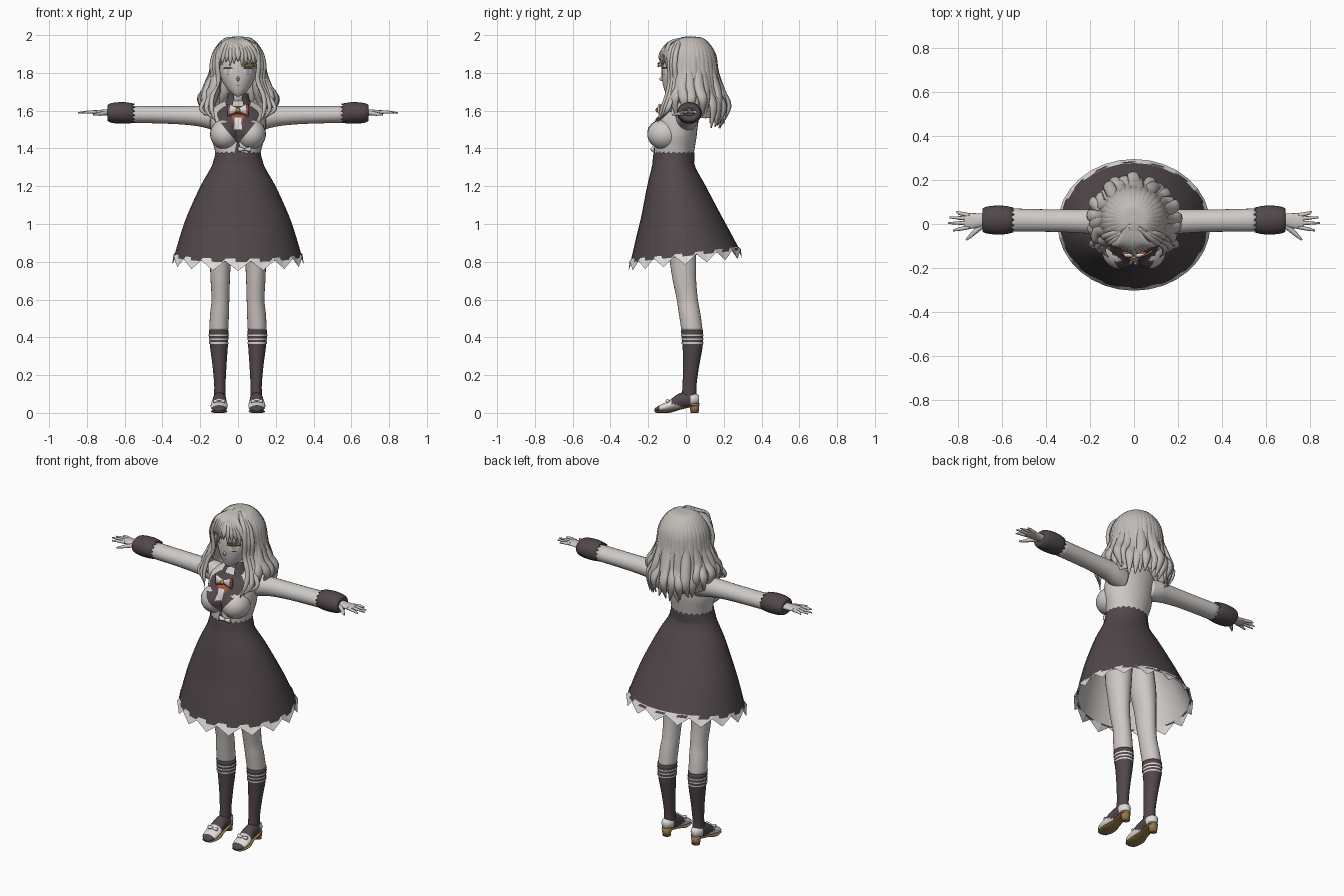
import bpy, bmesh, random
from math import sin, cos, radians, tau
from mathutils import Vector, Matrix
from mathutils.bvhtree import BVHTree

random.seed(4)
if "Cube" in bpy.data.objects:
    bpy.data.objects.remove(bpy.data.objects["Cube"])


def material(name, *rgb):
    m = bpy.data.materials.new(name)
    m.use_nodes = True
    m.diffuse_color = (*rgb, 1)
    m.node_tree.nodes["Principled BSDF"].inputs["Base Color"].default_value = (*rgb, 1)
    return m


SKIN = material("skin", .62, .58, .55)
CLOTH = material("pale cloth", .62, .59, .57)
HAIR = material("ash hair", .53, .5, .47)
DARK = material("dark plum", .083, .064, .069)
WHITE = material("white trim", .74, .72, .7)
RED = material("ribbon red", .36, .08, .05)
GOLD = material("gold", .5, .3, .08)
BROWN = material("sole brown", .3, .19, .07)


def finish(bm, name, mats, smooth=True):
    bmesh.ops.recalc_face_normals(bm, faces=bm.faces)
    me = bpy.data.meshes.new(name)
    bm.to_mesh(me)
    bm.free()
    for m in mats:
        me.materials.append(m)
    ob = bpy.data.objects.new(name, me)
    bpy.context.collection.objects.link(ob)
    if smooth:
        me.shade_smooth()
    return ob


def spline(rows, k):
    # Catmull-Rom refinement of rows of numbers
    out = []
    for i in range(len(rows) - 1):
        p = [rows[max(i - 1, 0)], rows[i], rows[i + 1], rows[min(i + 2, len(rows) - 1)]]
        for j in range(k):
            t = j / k
            out.append([b + .5 * t * (c - a + t * (2 * a - 5 * b + 4 * c - d + t * (3 * (b - c) + d - a)))
                        for a, b, c, d in zip(*p)])
    return out + [list(rows[-1])]


def skin_rings(name, rings, mats, closed=True, cap=True, smooth=True):
    bm = bmesh.new()
    vs = [[bm.verts.new(p) for p in r] for r in rings]
    n = len(vs[0])
    for a, b in zip(vs, vs[1:]):
        for i in range(n if closed else n - 1):
            j = (i + 1) % n
            bm.faces.new((a[i], a[j], b[j], b[i]))
    if cap:
        bm.faces.new(vs[0])
        bm.faces.new(vs[-1])
    return finish(bm, name, mats, smooth)


def loft(name, rows, mat, axis="z", n=24, k=4, arc=(0, 360), cap=True, jag=0, flip=1, smooth=True):
    # rows: position on axis, two centre offsets, two radii
    full = arc[1] - arc[0] == 360
    steps = n if full else n + 1
    rings = []
    for r, (s, u, v, ru, rv) in enumerate(spline(rows, k)):
        ring = []
        for i in range(steps):
            a = radians(arc[0] + (arc[1] - arc[0]) * i / n)
            p, q = u + ru * sin(a), v - rv * cos(a)
            d = s + (jag if r == 0 and i % 2 else 0)
            x, y, z = {"z": (p, q, d), "x": (d, p, q), "y": (p, d, q)}[axis]
            ring.append((x * flip, y, z))
        rings.append(ring)
    return skin_rings(name, rings, [mat], full, cap and full, smooth)


def sweep(name, path, width, thick, mat, out, n=8, k=5):
    # tapered flattened strand along a path; the last value of a path point scales its size
    pts = spline(path, k)
    rings = []
    for i, p in enumerate(pts):
        c = Vector(p[:3])
        t = (Vector(pts[min(i + 1, len(pts) - 1)][:3]) - Vector(pts[max(i - 1, 0)][:3])).normalized()
        side = t.cross(out(c)).normalized()
        up = side.cross(t)
        rings.append([c + p[3] * (side * width * cos(a) + up * thick * sin(a))
                      for a in (tau * j / n for j in range(n))])
    return skin_rings(name, rings, [mat])


def ball(name, centre, size, mat):
    bm = bmesh.new()
    bmesh.ops.create_uvsphere(bm, u_segments=24, v_segments=16, radius=1,
                              matrix=Matrix.Translation(centre) @ Matrix.Diagonal((*size, 1)))
    return finish(bm, name, [mat])


def decal(name, targets, rows, mat, lift=.004, cols=8):
    # thin plate laid on the front of other parts; rows: height, x from, x to
    trees = [BVHTree.FromPolygons([v.co for v in o.data.vertices], [p.vertices for p in o.data.polygons])
             for o in targets]
    grid = []
    for z, a, b in spline(rows, 3):
        line = []
        for i in range(cols + 1):
            x = a + (b - a) * i / cols
            hits = [t.ray_cast(Vector((x, -1, z)), Vector((0, 1, 0)))[0] for t in trees]
            line.append((x, min((h.y for h in hits if h), default=-.1) - lift, z))
        grid.append(line)
    return skin_rings(name, grid, [mat], closed=False, cap=False)


# Skirt, lining and jagged petticoat, all sloping up to the back
skirt_rows = [(1.37, 0, -.065, .116, .102), (1.3, 0, -.066, .143, .116), (1.2, 0, -.052, .2, .155),
              (1.05, 0, -.03, .268, .208), (.95, 0, -.018, .303, .246), (.83, 0, -.004, .338, .29)]
lining_rows = [(z, x, y, a * .97, b * .97) for z, x, y, a, b in skirt_rows]
hem_rows = [(.785, 0, -.004, .348, .3), (.85, 0, -.004, .328, .282)]
for ob in (loft("skirt", skirt_rows, DARK, n=32, cap=False),
           loft("skirt_lining", lining_rows, CLOTH, n=32, cap=False),
           loft("petticoat_points", hem_rows, WHITE, n=32, k=1, cap=False, jag=.05, smooth=False)):
    for v in ob.data.vertices:
        v.co.z += .11 * v.co.y * max(0, min(1, (1.36 - v.co.z) / .53))
loft("waistband", [(1.385, 0, -.063, .121, .108), (1.36, 0, -.064, .123, .11), (1.325, 0, -.066, .134, .112)],
     DARK, n=48, k=2, cap=False, jag=-.015)

# Torso
torso = loft("blouse", [(1.35, 0, -.062, .115, .1), (1.4, 0, -.058, .125, .104), (1.46, 0, -.052, .142, .108),
                        (1.5, 0, -.05, .147, .11), (1.55, 0, -.045, .148, .112), (1.595, 0, -.02, .148, .092),
                        (1.635, 0, .008, .105, .066), (1.66, 0, .012, .045, .045)], CLOTH, n=32)
busts = [ball(f"{s}_bust", (x, -.115, 1.475), (.08, .09, .08), CLOTH) for s, x in (("left", .068), ("right", -.068))]
chest = [torso] + busts
decal("dark_bodice_front", chest, [(1.625, -.07, .07), (1.59, -.11, .11), (1.55, -.1, .1),
                                   (1.49, -.055, .055), (1.43, -.004, .004)], DARK, cols=14)
decal("bodice_seam", chest, [(1.44, -.006, .006), (1.37, -.02, .02)], DARK, cols=2)
decal("red_tie", chest, [(1.58, -.04, .04), (1.5, -.004, .004)], RED, .007)
decal("white_tie", chest, [(1.565, -.018, .018), (1.5, -.022, .022)], WHITE, .011, 4)
loft("neck", [(1.62, 0, .005, .045, .045), (1.74, 0, -.005, .038, .042)], SKIN, k=1)
loft("collar", [(1.62, 0, -.01, .085, .085), (1.655, 0, -.005, .063, .066), (1.69, 0, .004, .055, .055)],
     DARK, arc=(22, 338), cap=False)


def bow(name, x, y, z, w, h, mat):
    for side, flip in (("left", 1), ("right", -1)):
        loft(f"{side}_{name}", [(0, y, z, .008, h * .3), (w * .6, y, z, .012, h * .7), (w, y, z + h * .1, .008, h)],
             mat, "x", 10, 2, flip=flip).location.x = x


bow("white_bow", 0, -.142, 1.605, .046, .03, WHITE)
bow("red_bow_trim", 0, -.134, 1.597, .055, .036, RED)
ball("bow_brooch", (0, -.153, 1.603), (.012, .008, .012), GOLD)
bow("waist_bow", .035, -.176, 1.395, .035, .016, WHITE)

# Arms, legs and shoes on both sides
flat_up = lambda c: Vector((0, 0, 1))
for side, f in (("left", 1), ("right", -1)):
    loft(side + "_sleeve", [(.09, 0, 1.555, .06, .066), (.15, .008, 1.565, .06, .062), (.22, .012, 1.572, .055, .053),
                            (.35, .015, 1.577, .051, .047), (.57, .018, 1.581, .053, .045)], CLOTH, "x", flip=f)
    loft(side + "_cuff", [(.545, .018, 1.586, .056, .05), (.6, .018, 1.588, .066, .057), (.66, .018, 1.588, .063, .054),
                          (.69, .018, 1.588, .052, .042), (.685, .018, 1.588, .03, .02)], DARK, "x", 28, 3,
         jag=.022, flip=f)
    loft(side + "_palm", [(.66, .02, 1.59, .026, .02), (.72, .015, 1.591, .034, .014), (.76, .014, 1.592, .036, .011),
                          (.775, .014, 1.592, .03, .007)], SKIN, "x", 16, 3, flip=f)
    for finger, base, tip, reach in (("index", -.014, -.03, .825), ("middle", .005, .004, .848),
                                     ("ring", .024, .03, .84), ("little", .04, .056, .81)):
        sweep(f"{side}_{finger}_finger", [(f * .75, base, 1.592, 1), (f * .79, (base + tip) / 2, 1.593, .9),
                                          (f * reach, tip, 1.588, .4)], .0095, .009, SKIN, flat_up, k=3)
    sweep(side + "_thumb", [(f * .69, -.005, 1.588, 1.2), (f * .73, -.04, 1.583, 1), (f * .765, -.073, 1.578, .4)],
          .011, .01, SKIN, flat_up, k=3)

    leg = loft(side + "_leg", [(1.2, .06, -.045, .06, .085), (.95, .085, -.03, .07, .08), (.8, .093, -.016, .056, .07),
                               (.7, .094, -.008, .051, .062), (.6, .093, .007, .047, .056), (.52, .098, .02, .05, .057),
                               (.436, .102, .032, .05, .056)], SKIN, flip=f)
    loft(side + "_sock", [(.44, .102, .032, .053, .059), (.35, .101, .035, .047, .053), (.25, .098, .027, .037, .043),
                          (.15, .096, .019, .03, .037), (.1, .096, .017, .031, .038), (.06, .097, .02, .03, .036)],
         DARK, flip=f)
    for i, z in enumerate((.41, .39, .37)):
        loft(f"{side}_sock_stripe_{i + 1}", [(z - .004, .102, .034, .053 - i * .001, .059 - i * .001),
                                             (z + .004, .102, .034, .054 - i * .001, .06 - i * .001)],
             WHITE, k=1, cap=False, flip=f)
    shoe = loft(side + "_shoe", [(.07, .098, .072, .016, .02), (.04, .098, .072, .034, .034), (-.03, .098, .064, .036, .042),
                                 (-.09, .1, .038, .045, .027), (-.14, .1, .024, .039, .017), (-.166, .1, .015, .015, .008)],
                DARK, "y", 20, flip=f)
    shoe.data.materials.append(WHITE)
    for p in shoe.data.polygons:
        c = p.center
        p.material_index = int(-.135 < c.y < -.075 or c.y > .025 or c.z < .03 - .2 * c.y and c.y > -.075)
    loft(side + "_sole", [(.06, .098, .04, .025, .006), (.03, .098, .037, .034, .006), (-.03, .098, .022, .032, .005),
                          (-.09, .1, .008, .044, .008), (-.15, .1, .006, .034, .006), (-.165, .1, .007, .01, .003)],
         BROWN, "y", 16, flip=f)
    loft(side + "_heel", [(0, .098, .046, .024, .021), (.05, .098, .044, .029, .027)], BROWN, k=1, n=16, flip=f)
    bow(side + "_shoe_bow", f * .1, -.098, .062, .03, .012, WHITE)

# Head and face
head = loft("head", [(1.675, 0, -.085, .008, .01), (1.69, 0, -.07, .032, .037), (1.72, 0, -.047, .062, .071),
                     (1.76, 0, -.03, .085, .096), (1.8, 0, -.022, .096, .107), (1.86, 0, -.01, .1, .115),
                     (1.92, 0, 0, .09, .1), (1.96, 0, 0, .05, .06)], SKIN, n=32)
ball("nose", (0, -.128, 1.768), (.007, .012, .012), SKIN)
decal("mouth", [head], [(1.734, -.013, .013), (1.731, -.01, .01)], RED, .002, 4)
for side, f in (("left", 1), ("right", -1)):
    decal(side + "_eye", [head], [(1.825, f * .036, f * .066), (1.81, f * .028, f * .074), (1.79, f * .04, f * .064)], WHITE, .002)
    decal(side + "_iris", [head], [(1.823, f * .046, f * .058), (1.808, f * .042, f * .062),
                                   (1.793, f * .047, f * .057)], HAIR, .004, 4)
    decal(side + "_upper_lash", [head], [(1.83, f * .036, f * .07), (1.821, f * .026, f * .081)], DARK, .005)
    decal(side + "_lower_lash", [head], [(1.792, f * .042, f * .066), (1.788, f * .046, f * .062)], DARK, .005)

# Hair: cap, back drape, then overlapping wavy locks
bm = bmesh.new()
bmesh.ops.create_uvsphere(bm, u_segments=32, v_segments=20, radius=1,
                          matrix=Matrix.Translation((0, .015, 1.865)) @ Matrix.Diagonal((.124, .138, .128, 1)))
face_side = [f for f in bm.faces if f.calc_center_median().y < -.045 and f.calc_center_median().z < 1.9]
bmesh.ops.delete(bm, geom=face_side, context="FACES")
finish(bm, "hair_cap", [HAIR])
loft("hair_back_drape", [(1.93, 0, .02, .095, .1), (1.8, 0, .02, .13, .135), (1.7, 0, .02, .155, .165),
                         (1.62, 0, .02, .18, .19), (1.56, 0, .02, .165, .175)], HAIR, arc=(85, 275))
scalp = lambda c: Vector((c.x, c.y - .02, c.z - min(c.z, 1.85)))
lock_rows = [(.012, 1.986), (.07, 1.97), (.122, 1.9), (.14, 1.8), (.162, 1.7), (.197, 1.62), (.172, 1.52)]
sizes = (.4, .9, 1.1, 1.1, 1.15, 1, .15)
for i in range(25):
    deg = 58 + i * 244 / 24
    over_arm = abs(abs(deg - 180) - 95) < 35
    path = []
    for j, ((r, z), s) in enumerate(zip(lock_rows, sizes)):
        a = radians(deg + (random.uniform(-5, 5) if j > 3 else 0))
        r += random.uniform(-.012, .014) if j > 3 else 0
        if over_arm and j > 3:
            z = 1.8 - (1.8 - z) * .8
        path.append((r * sin(a), .02 - r * cos(a), z + (random.uniform(-.02, .02) if j == 6 else 0), s))
    sweep(f"hair_lock_{i + 1}", path, .025, .014, HAIR, scalp)
for i in range(11):
    x = -.1 + i * .02
    drop = 1.838 + .012 * (i % 3) - .12 * abs(x + .02)
    sweep(f"fringe_lock_{i + 1}", [(x * .15 - .01, -.0, 1.986, .5), (x * .6 - .01, -.085, 1.96, 1),
                                   (x * .95, -.134 + abs(x) * .4, 1.9, 1), (x * 1.08, -.138 + abs(x) * .45, drop, .15)],
          .0155, .009, HAIR, scalp)
for side, f in (("left", 1), ("right", -1)):
    for i in range(3):
        d = i * .014
        sweep(f"{side}_front_lock_{i + 1}", [(f * .02, -.02, 1.985, .5), (f * (.09 + d / 2), -.075 + d, 1.935, 1),
                                             (f * (.11 + d), -.088 + d, 1.85, 1), (f * (.105 + d), -.085 + d, 1.76, 1),
                                             (f * (.135 + d), -.1 + d, 1.68, 1), (f * (.14 + d * 2), -.125 + d, 1.61, .9),
                                             (f * (.118 + d), -.15 + d, 1.54 + d, .12)], .015, .011, HAIR, scalp)
for i, z in enumerate((1.838, 1.852)):
    sweep(f"hair_pin_{i + 1}", [(.03, -.148, z - .004, 1), (.055, -.14, z + .002, 1), (.082, -.122, z, 1)],
          .005, .004, GOLD, scalp, k=3)
